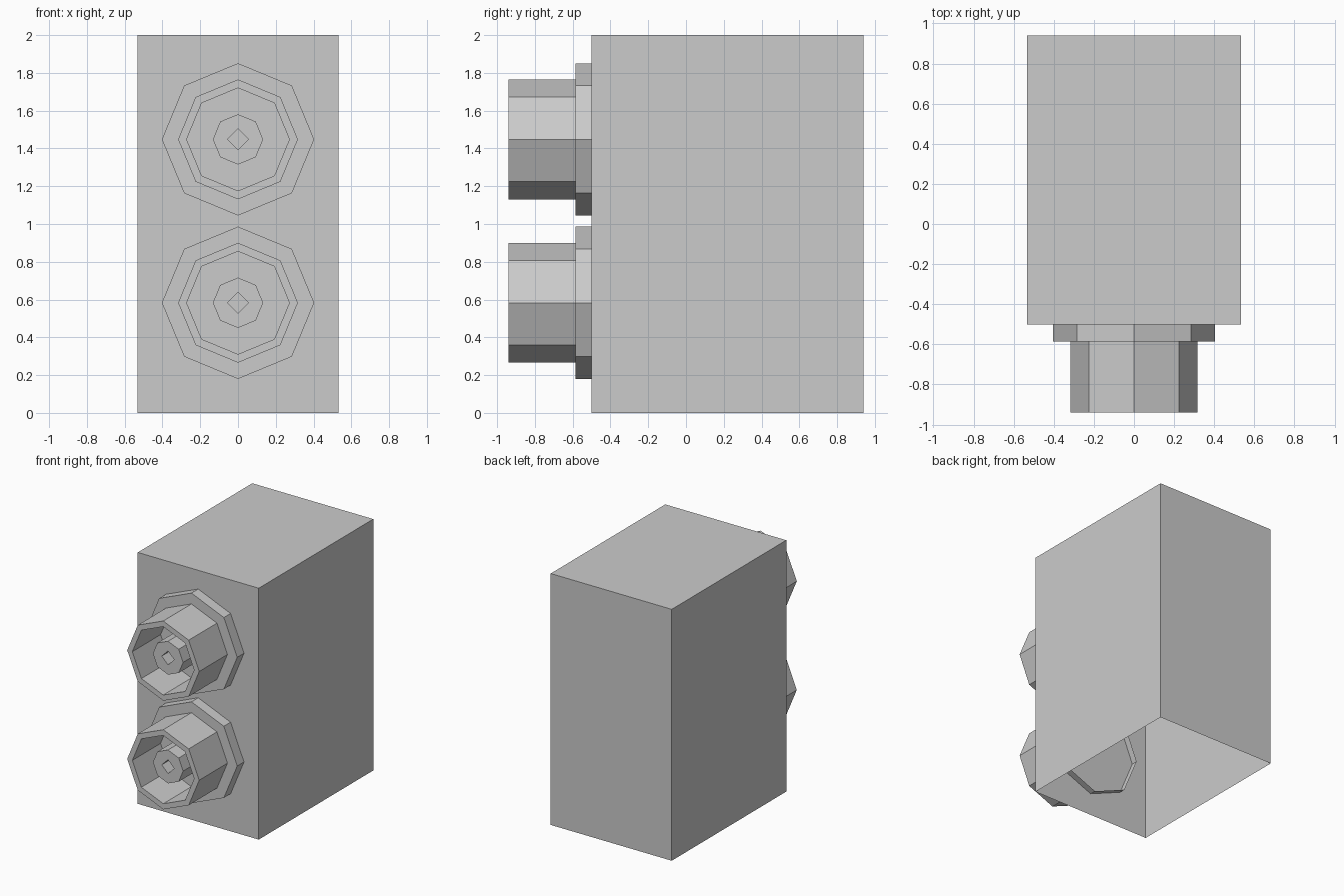
import bpy, bmesh
from math import cos, sin, pi

if "Cube" in bpy.data.objects:
    bpy.data.objects.remove(bpy.data.objects["Cube"])


def finish(bm, name):
    mesh = bpy.data.meshes.new(name)
    bm.to_mesh(mesh)
    bm.free()
    obj = bpy.data.objects.new(name, mesh)
    bpy.context.collection.objects.link(obj)
    return obj


def ring(bm, radius, y, z, sides):
    return [bm.verts.new((radius * cos(2 * pi * i / sides), y,
                          z + radius * sin(2 * pi * i / sides)))
            for i in range(sides)]


def bridge(bm, a, b):
    n = len(a)
    for i in range(n):
        j = (i + 1) % n
        bm.faces.new((a[i], a[j], b[j], b[i]))


# Housing: plain box, open underneath
bm = bmesh.new()
bmesh.ops.create_cube(bm, size=1)
for v in bm.verts:
    v.co.x *= 1.065
    v.co.y = v.co.y * 1.44 + 0.22
    v.co.z = (v.co.z + 0.5) * 2
bm.faces.ensure_lookup_table()
bottom = [f for f in bm.faces if f.normal.z < -0.5 or f.calc_center_median().z < 0.01]
bmesh.ops.delete(bm, geom=bottom, context='FACES_ONLY')
finish(bm, "housing")

# Socket profile (radius, y): flange, barrel, bore, centre pin
PROFILE = [(0.403, -0.45), (0.403, -0.585), (0.317, -0.585), (0.317, -0.94),
           (0.272, -0.94), (0.272, -0.585), (0.133, -0.585), (0.133, -0.88)]


def socket(name, z):
    bm = bmesh.new()
    rings = [ring(bm, r, y, z, 8) for r, y in PROFILE]
    for a, b in zip(rings, rings[1:]):
        bridge(bm, a, b)
    # Pin face with a diamond hole
    pin = rings[-1]
    rim = ring(bm, 0.055, PROFILE[-1][1], z, 4)
    floor = ring(bm, 0.055, -0.7, z, 4)
    for k in range(4):
        bm.faces.new((pin[2 * k], pin[2 * k + 1], pin[(2 * k + 2) % 8],
                      rim[(k + 1) % 4], rim[k]))
    bridge(bm, rim, floor)
    bm.faces.new(floor)
    finish(bm, name)


# Two stacked sockets
socket("upper_socket", 1.448)
socket("lower_socket", 0.583)
